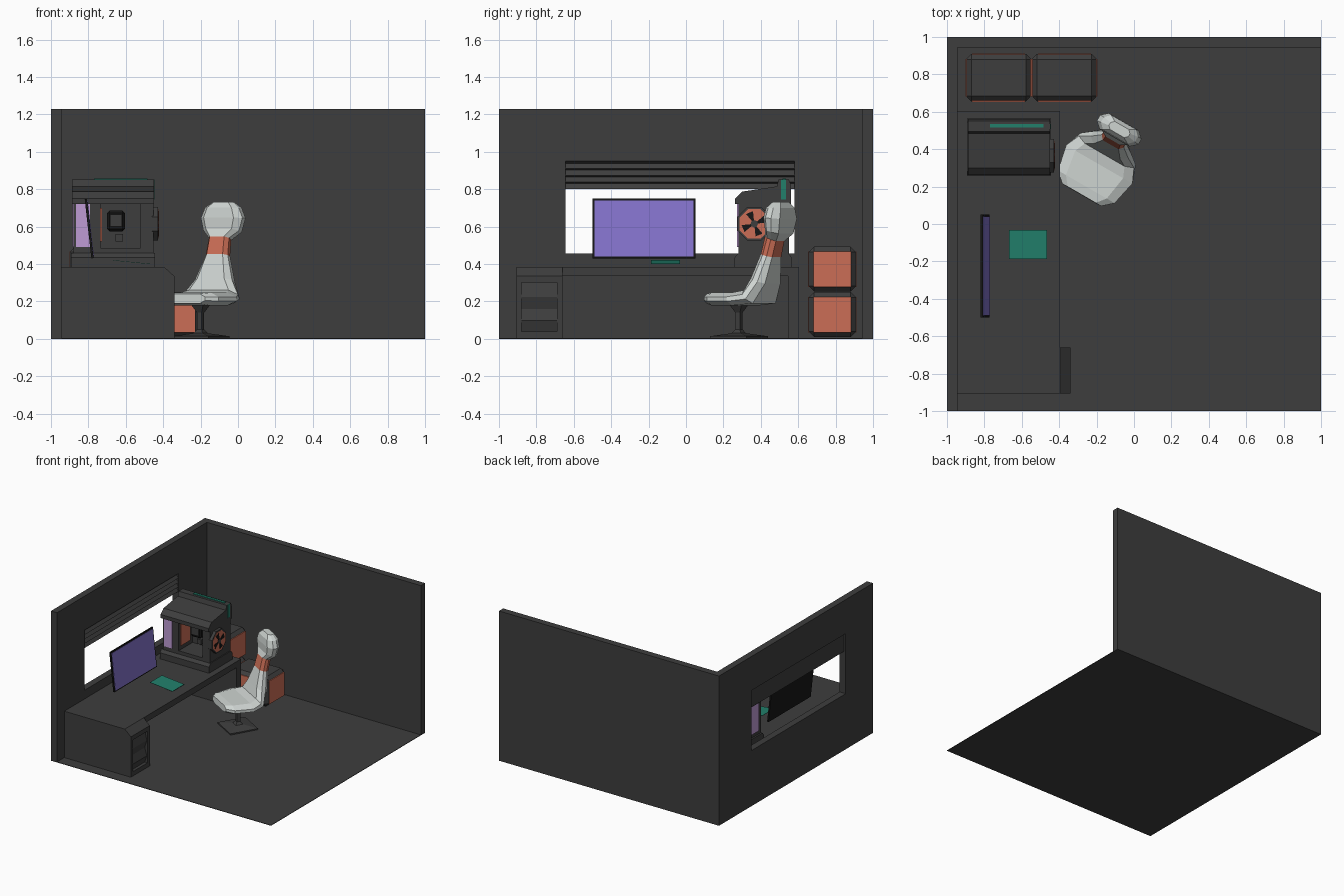
import bpy, bmesh, math
from mathutils import Vector, Matrix

if "Cube" in bpy.data.objects:
    bpy.data.objects.remove(bpy.data.objects["Cube"])


def material(name, rgb):
    m = bpy.data.materials.new(name)
    m.diffuse_color = (*rgb, 1)
    m.use_nodes = True
    m.node_tree.nodes["Principled BSDF"].inputs["Base Color"].default_value = m.diffuse_color
    return m


DARK = material("charcoal", (0.048, 0.048, 0.048))
BLACK = material("black", (0.008, 0.008, 0.008))
WHITE = material("pale grey", (0.62, 0.66, 0.64))
ORANGE = material("orange", (0.60, 0.155, 0.092))
PURPLE = material("purple", (0.235, 0.175, 0.62))
LILAC = material("lilac", (0.52, 0.33, 0.66))
TEAL = material("teal", (0.016, 0.215, 0.148))


def finish(name, bm, mats):
    bmesh.ops.recalc_face_normals(bm, faces=bm.faces)
    me = bpy.data.meshes.new(name)
    bm.to_mesh(me)
    bm.free()
    for m in mats:
        me.materials.append(m)
    ob = bpy.data.objects.new(name, me)
    bpy.context.collection.objects.link(ob)
    return ob


def box(name, lo, hi, mat, bevel=0, tilt=0):
    """Box from corner to corner, tilt turns it about its y axis."""
    bm = bmesh.new()
    lo, hi = Vector(lo), Vector(hi)
    bmesh.ops.create_cube(bm, size=1)
    bmesh.ops.scale(bm, vec=hi - lo, verts=bm.verts)
    if bevel:
        bmesh.ops.bevel(bm, geom=bm.edges[:], offset=bevel, segments=1, affect='EDGES')
    bmesh.ops.transform(bm, matrix=Matrix.Translation((lo + hi) / 2) @ Matrix.Rotation(tilt, 4, 'Y'),
                        verts=bm.verts)
    return finish(name, bm, [mat])


def prism(name, pts, axis, a, b, mat):
    """Outline in the plane across an axis, pulled from a to b."""
    put = {'x': lambda p, t: (t, p[0], p[1]),
           'y': lambda p, t: (p[0], t, p[1]),
           'z': lambda p, t: (p[0], p[1], t)}[axis]
    bm = bmesh.new()
    ends = [[bm.verts.new(put(p, t)) for p in pts] for t in (a, b)]
    for e in ends:
        bm.faces.new(e)
    n = len(pts)
    for i in range(n):
        j = (i + 1) % n
        bm.faces.new((ends[0][i], ends[0][j], ends[1][j], ends[1][i]))
    return finish(name, bm, [mat])


def cut(ob, cutter):
    mod = ob.modifiers.new("cut", 'BOOLEAN')
    mod.object = cutter
    mod.solver = 'EXACT'
    dg = bpy.context.evaluated_depsgraph_get()
    me = bpy.data.meshes.new_from_object(ob.evaluated_get(dg))
    ob.modifiers.clear()
    ob.data = me
    bpy.data.objects.remove(cutter)


def ngon(cx, cy, r, n, turn=0.0):
    return [(cx + r * math.cos(turn + 2 * math.pi * i / n),
             cy + r * math.sin(turn + 2 * math.pi * i / n)) for i in range(n)]


# Room shell
box("floor", (-0.945, -1, 0), (1, 0.945, 0.004), DARK)
box("back_wall", (-0.945, 0.945, 0), (1, 1, 1.23), DARK)
wall = box("left_wall", (-1, -1, 0), (-0.945, 1, 1.23), DARK)
cut(wall, box("window_cutter", (-1.1, -0.645, 0.457), (-0.8, 0.58, 0.95), DARK))

# Window blind: folded slats
slats = [(-0.985, 0.95), (-0.947, 0.95)]
for i in range(4):
    z = 0.938 - i * 0.036
    slats += [(-0.968, z), (-0.947, z - 0.028)]
prism("window_blind", slats + [(-0.985, 0.80)], 'y', -0.645, 0.58, DARK)

# Desk
box("desk_top", (-0.945, -0.66, 0.335), (-0.395, 0.605, 0.385), DARK)
box("desk_leg", (-0.945, 0.545, 0), (-0.395, 0.605, 0.335), DARK)
pedestal = prism("drawer_pedestal", [(-0.945, 0), (-0.34, 0), (-0.34, 0.335), (-0.395, 0.385),
                                     (-0.945, 0.385)], 'y', -0.905, -0.66, DARK)
cut(pedestal, prism("drawer_cutter", [(-0.365, 0.30), (-0.345, 0.225), (-0.365, 0.16), (-0.345, 0.097),
                                      (-0.365, 0.04), (-0.30, 0.04), (-0.30, 0.30)], 'y', -0.88, -0.69, DARK))

# Tilted screen and floating key pad
ang = -math.atan2(0.036, 0.32)
box("monitor_back", (-0.802, -0.5, 0.43), (-0.79, 0.05, 0.75), BLACK, tilt=ang)
box("monitor_screen", (-0.79, -0.49, 0.44), (-0.787, 0.04, 0.74), PURPLE, tilt=ang)
box("key_pad", (-0.67, -0.187, 0.409), (-0.465, -0.032, 0.411), TEAL, tilt=math.atan2(0.02, 0.205))

# Workshop machine: base, cabinet with cavity, hood
prism("machine_base", [(0.26, 0.38), (0.26, 0.435), (0.282, 0.46), (0.545, 0.46), (0.565, 0.435),
                       (0.565, 0.38)], 'x', -0.893, -0.445, DARK)
cabinet = box("machine_cabinet", (-0.88, 0.28, 0.45), (-0.452, 0.55, 0.76), DARK)
cut(cabinet, box("cavity_cutter", (-0.735, 0.2, 0.485), (-0.52, 0.46, 0.725), DARK))
prism("machine_hood", [(0.262, 0.72), (0.262, 0.75), (0.30, 0.787), (0.485, 0.815), (0.495, 0.852),
                       (0.55, 0.852), (0.562, 0.82), (0.562, 0.72)], 'x', -0.887, -0.45, DARK)
box("machine_light_top", (-0.77, 0.515, 0.851), (-0.485, 0.535, 0.858), TEAL)
box("machine_light_side", (-0.451, 0.507, 0.745), (-0.446, 0.535, 0.852), TEAL)
box("machine_window", (-0.865, 0.274, 0.49), (-0.79, 0.281, 0.725), LILAC)
box("machine_window_side", (-0.886, 0.32, 0.49), (-0.879, 0.50, 0.72), LILAC)
box("cavity_panel", (-0.736, 0.30, 0.52), (-0.727, 0.42, 0.70), ORANGE)
box("cavity_frame", (-0.70, 0.38, 0.575), (-0.605, 0.47, 0.685), BLACK, 0.012)
box("cavity_block", (-0.685, 0.37, 0.60), (-0.62, 0.40, 0.665), DARK)
box("cavity_nozzle", (-0.655, 0.40, 0.52), (-0.615, 0.47, 0.56), DARK)

# Fan on the side of the machine
FY, FZ = 0.365, 0.615
prism("fan_housing", ngon(FY, FZ, 0.097, 8, math.pi / 8), 'x', -0.46, -0.428, DARK)
prism("fan_disc", ngon(FY, FZ, 0.086, 8, math.pi / 8), 'x', -0.43, -0.426, ORANGE)
prism("fan_hub", ngon(FY, FZ, 0.02, 8), 'x', -0.43, -0.422, DARK)
for i in range(4):
    a = 0.4 + i * math.pi / 2
    blade = [(FY, FZ)] + [(FY + 0.068 * math.cos(a + d), FZ + 0.068 * math.sin(a + d)) for d in (-0.3, 0.3)]
    prism(f"fan_blade_{i}", blade, 'x', -0.428, -0.423, BLACK)

# Storage crates: dark bevelled frame with orange side panels
for i, (x, z) in enumerate([(-0.9, 0.01), (-0.9, 0.253), (-0.548, 0.01)]):
    x1, y0, y1, z1 = x + 0.352, 0.655, 0.91, z + 0.24
    box(f"crate_{i}", (x, y0, z), (x1, y1, z1), DARK, 0.03)
    box(f"crate_panel_x_{i}", (x - 0.002, y0 + 0.028, z + 0.025), (x1 + 0.002, y1 - 0.028, z1 - 0.025), ORANGE)
    box(f"crate_panel_y_{i}", (x + 0.035, y0 - 0.002, z + 0.025), (x1 - 0.035, y1 + 0.002, z1 - 0.025), ORANGE)

# Chair shell: one loft of eight-sided sections from seat front to head
# (along, height, half width, half thickness)
path = [(-0.19, 0.215, 0.12, 0.026), (-0.14, 0.213, 0.175, 0.034), (0.0, 0.213, 0.205, 0.034),
        (0.085, 0.225, 0.17, 0.045), (0.122, 0.31, 0.115, 0.046), (0.155, 0.445, 0.068, 0.036),
        (0.178, 0.535, 0.062, 0.036), (0.205, 0.575, 0.11, 0.044), (0.212, 0.645, 0.128, 0.05),
        (0.214, 0.70, 0.105, 0.045), (0.214, 0.732, 0.06, 0.025)]
bm = bmesh.new()
rings = []
for k, (v, z, w, t) in enumerate(path):
    p, q = path[max(k - 1, 0)], path[min(k + 1, len(path) - 1)]
    d = Vector((q[0] - p[0], q[1] - p[1])).normalized()
    rings.append([bm.verts.new((a * w, v - d.y * b * t, z + d.x * b * t)) for a, b in
                  ((0.72, 1), (-0.72, 1), (-1, 0.35), (-1, -0.35), (-0.72, -1), (0.72, -1), (1, -0.35), (1, 0.35))])
for k, (r, s) in enumerate(zip(rings, rings[1:])):
    for i in range(8):
        j = (i + 1) % 8
        f = bm.faces.new((r[i], r[j], s[j], s[i]))
        f.material_index = 1 if k == 5 else 0  # orange neck band
bm.faces.new(rings[0])
bm.faces.new(rings[-1])
place = Matrix.Translation((-0.185, 0.32, 0)) @ Matrix.Rotation(-math.pi / 6, 4, 'Z')
bmesh.ops.transform(bm, matrix=place, verts=bm.verts)
finish("chair_shell", bm, [WHITE, ORANGE])

# Chair post and foot
TURN = math.pi / 4 - math.pi / 6
bm = bmesh.new()
prev = None
for r, z in ((0.16, 0.004), (0.16, 0.014), (0.04, 0.03), (0.02, 0.05), (0.02, 0.14), (0.055, 0.185)):
    ring = [bm.verts.new((x, y, z)) for x, y in ngon(-0.2, 0.283, r, 4, TURN)]
    if prev:
        for i in range(4):
            j = (i + 1) % 4
            bm.faces.new((prev[i], prev[j], ring[j], ring[i]))
    else:
        bm.faces.new(ring)
    prev = ring
bm.faces.new(prev)
finish("chair_foot", bm, [DARK])
